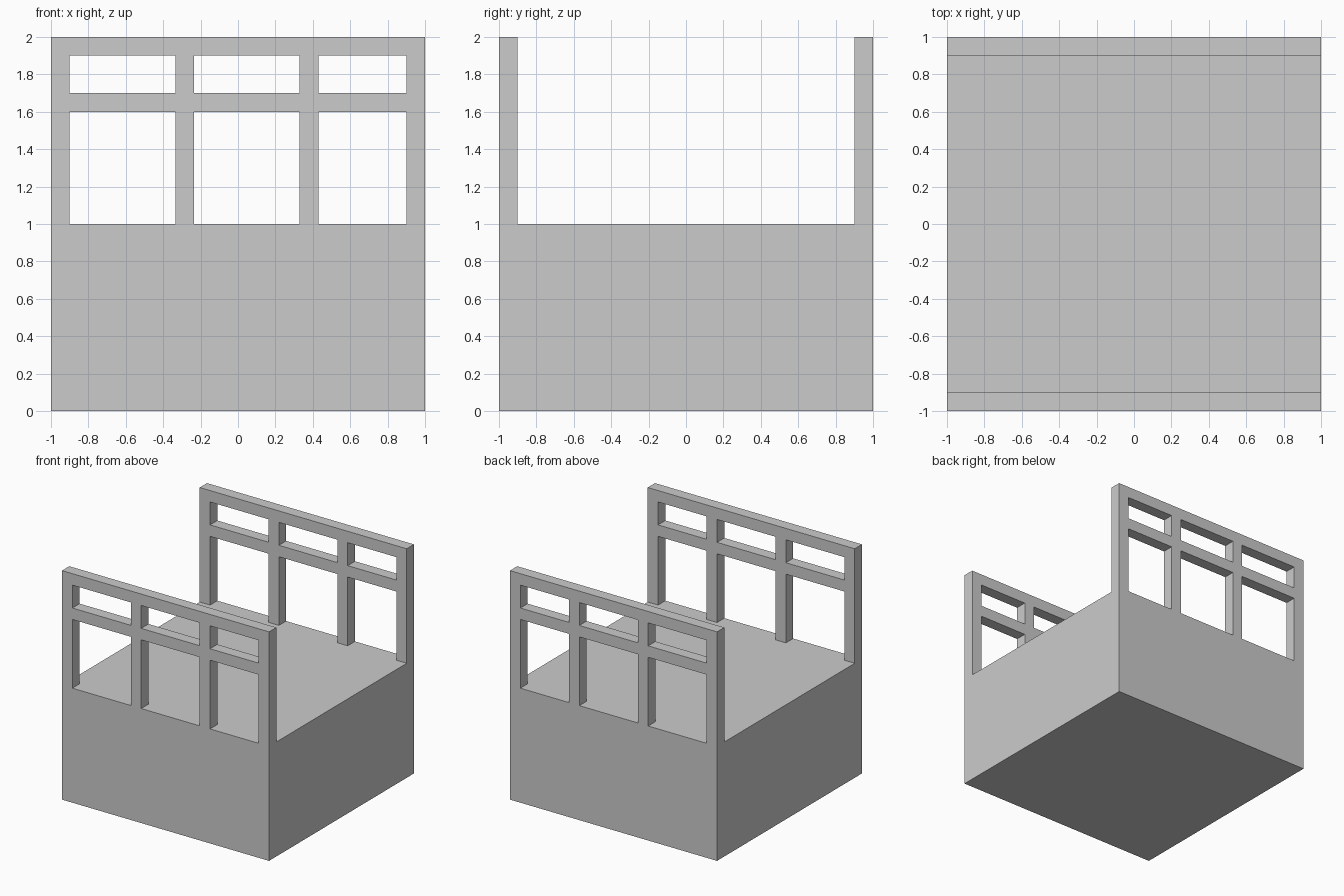
import bpy
import bmesh
from mathutils import Matrix

if "Cube" in bpy.data.objects:
    bpy.data.objects.remove(bpy.data.objects["Cube"])

XS = [-1, -0.9, -0.335, -0.235, 0.33, 0.43, 0.9, 1]   # post edges
ZS = [1, 1.6, 1.7, 1.9, 2]                            # rail edges
THICK = 0.1


def add_object(name, bm):
    mesh = bpy.data.meshes.new(name)
    bm.to_mesh(mesh)
    bm.free()
    obj = bpy.data.objects.new(name, mesh)
    bpy.context.collection.objects.link(obj)
    return obj


def window_frame(name, y):
    # Flat lattice: even columns are posts, odd rows are rails, the rest is open
    bm = bmesh.new()
    for i in range(len(XS) - 1):
        for k in range(len(ZS) - 1):
            if i % 2 == 0 or k % 2 == 1:
                corners = [(i, k), (i + 1, k), (i + 1, k + 1), (i, k + 1)]
                bm.faces.new([bm.verts.new((XS[a], y, ZS[b])) for a, b in corners])
    bmesh.ops.remove_doubles(bm, verts=bm.verts, dist=1e-4)
    obj = add_object(name, bm)
    # Thickness
    mod = obj.modifiers.new("thickness", 'SOLIDIFY')
    mod.thickness = THICK
    mod.offset = 0
    return obj


# Solid base block
bm = bmesh.new()
bmesh.ops.create_cube(bm, size=1, matrix=Matrix.Translation((0, 0, 0.5)) @ Matrix.Diagonal((2, 2, 1, 1)))
add_object("base_block", bm)

# Window frames along the front and back edges
window_frame("front_window_frame", -1 + THICK / 2)
window_frame("back_window_frame", 1 - THICK / 2)
